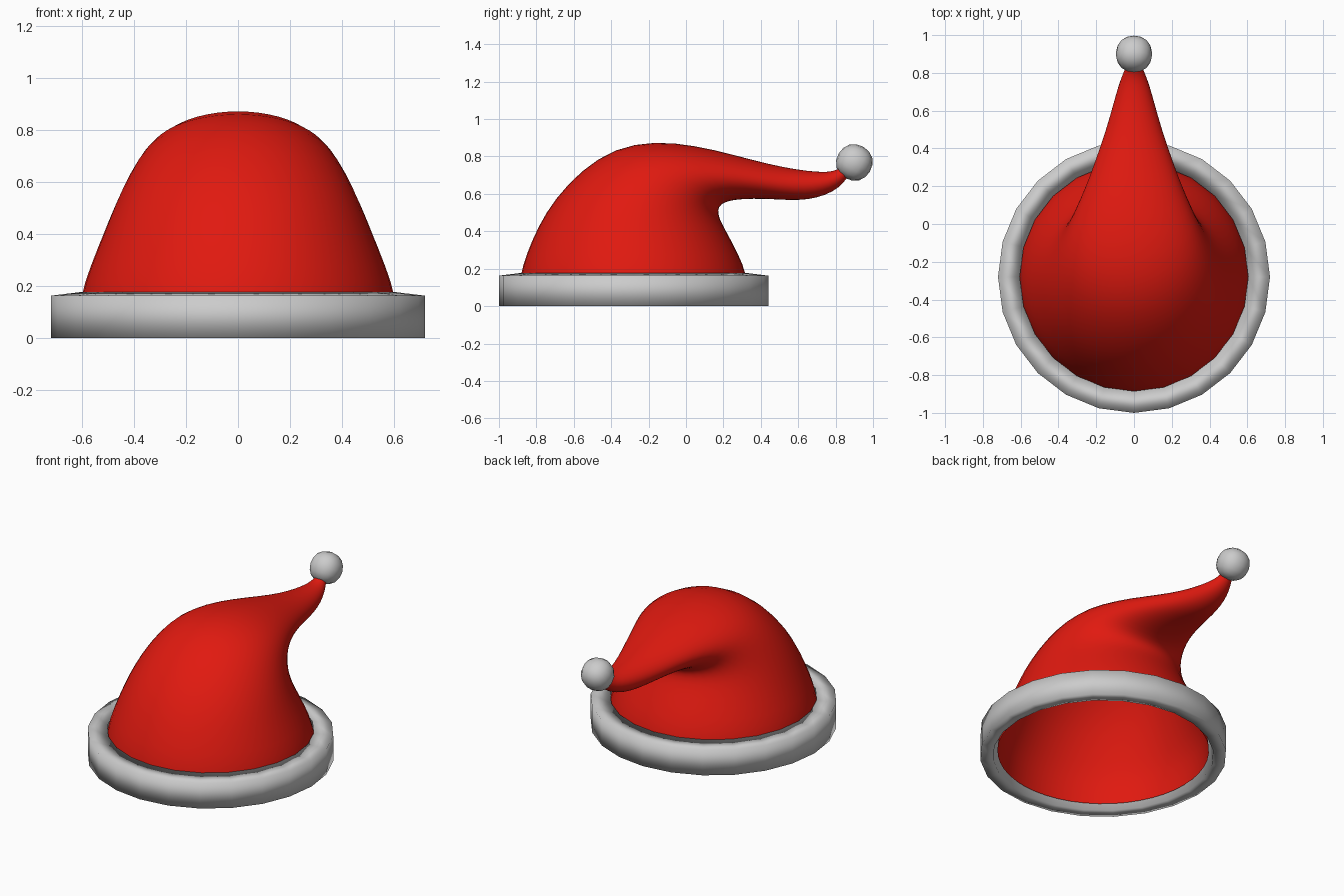
import bpy, bmesh
from math import sin, cos, pi, radians

if "Cube" in bpy.data.objects:
    bpy.data.objects.remove(bpy.data.objects["Cube"])


def loft(name, rings, sides, close=False):
    """Skin a list of rings; each ring is a function of angle giving a point."""
    bm = bmesh.new()
    rows = [[bm.verts.new(r(2 * pi * i / sides)) for i in range(sides)] for r in rings]
    pairs = list(zip(rows, rows[1:]))
    if close:
        pairs.append((rows[-1], rows[0]))
    for a, b in pairs:
        for i in range(sides):
            j = (i + 1) % sides
            bm.faces.new((a[i], a[j], b[j], b[i]))
    bmesh.ops.recalc_face_normals(bm, faces=bm.faces)
    for f in bm.faces:
        f.smooth = True
    mesh = bpy.data.meshes.new(name)
    bm.to_mesh(mesh)
    bm.free()
    obj = bpy.data.objects.new(name, mesh)
    bpy.context.collection.objects.link(obj)
    return obj


def circle(r, z):
    return lambda a: (r * sin(a), -0.28 - r * cos(a), z)


def tilted(fy, fz, by, bz, w):
    """Ellipse spanning a front point and a back point, with half width w."""
    return lambda a: (w * sin(a),
                      (fy + by) / 2 + cos(a) * (fy - by) / 2,
                      (fz + bz) / 2 + cos(a) * (fz - bz) / 2)


# Red cloth: front outline point, back outline point, half width
sections = [
    (-0.905, 0.03, 0.345, 0.03, 0.625),
    (-0.892, 0.17, 0.332, 0.17, 0.612),
    (-0.862, 0.27, 0.285, 0.28, 0.575),
    (-0.795, 0.43, 0.225, 0.39, 0.52),
    (-0.705, 0.575, 0.183, 0.465, 0.475),
    (-0.565, 0.727, 0.172, 0.513, 0.425),
    (-0.385, 0.847, 0.188, 0.542, 0.373),
    (-0.17, 0.885, 0.225, 0.561, 0.322),
    (0.05, 0.86, 0.30, 0.572, 0.262),
    (0.25, 0.811, 0.42, 0.574, 0.203),
    (0.45, 0.757, 0.55, 0.565, 0.148),
    (0.60, 0.729, 0.655, 0.568, 0.112),
    (0.70, 0.718, 0.745, 0.592, 0.086),
    (0.77, 0.717, 0.815, 0.63, 0.06),
    (0.815, 0.731, 0.855, 0.675, 0.04),
    (0.85, 0.76, 0.885, 0.72, 0.028),
]
cloth = loft("hat_cloth", [tilted(*s) for s in sections], 24)
cloth.modifiers.new("smooth", 'SUBSURF').levels = 1
cloth.modifiers["smooth"].render_levels = 1
red = bpy.data.materials.new("red_cloth")
red.diffuse_color = (0.75, 0.01, 0.005, 1)
red.use_nodes = True
red.node_tree.nodes["Principled BSDF"].inputs["Base Color"].default_value = red.diffuse_color
cloth.data.materials.append(red)

# Fur brim: closed profile swept around the opening
brim_profile = [(0.645, 0.0), (0.72, 0.0), (0.72, 0.163), (0.605, 0.177), (0.632, 0.15)]
loft("fur_brim", [circle(r, z) for r, z in brim_profile], 24, close=True)

# Pompom: rounded cube at the tip
bpy.ops.mesh.primitive_cube_add(size=0.23, location=(0, 0.9, 0.768),
                                rotation=(radians(-30), 0, 0))
pompom = bpy.context.object
pompom.name = "pompom"
sub = pompom.modifiers.new("round", 'SUBSURF')
sub.levels = sub.render_levels = 2
bpy.ops.object.shade_smooth()
